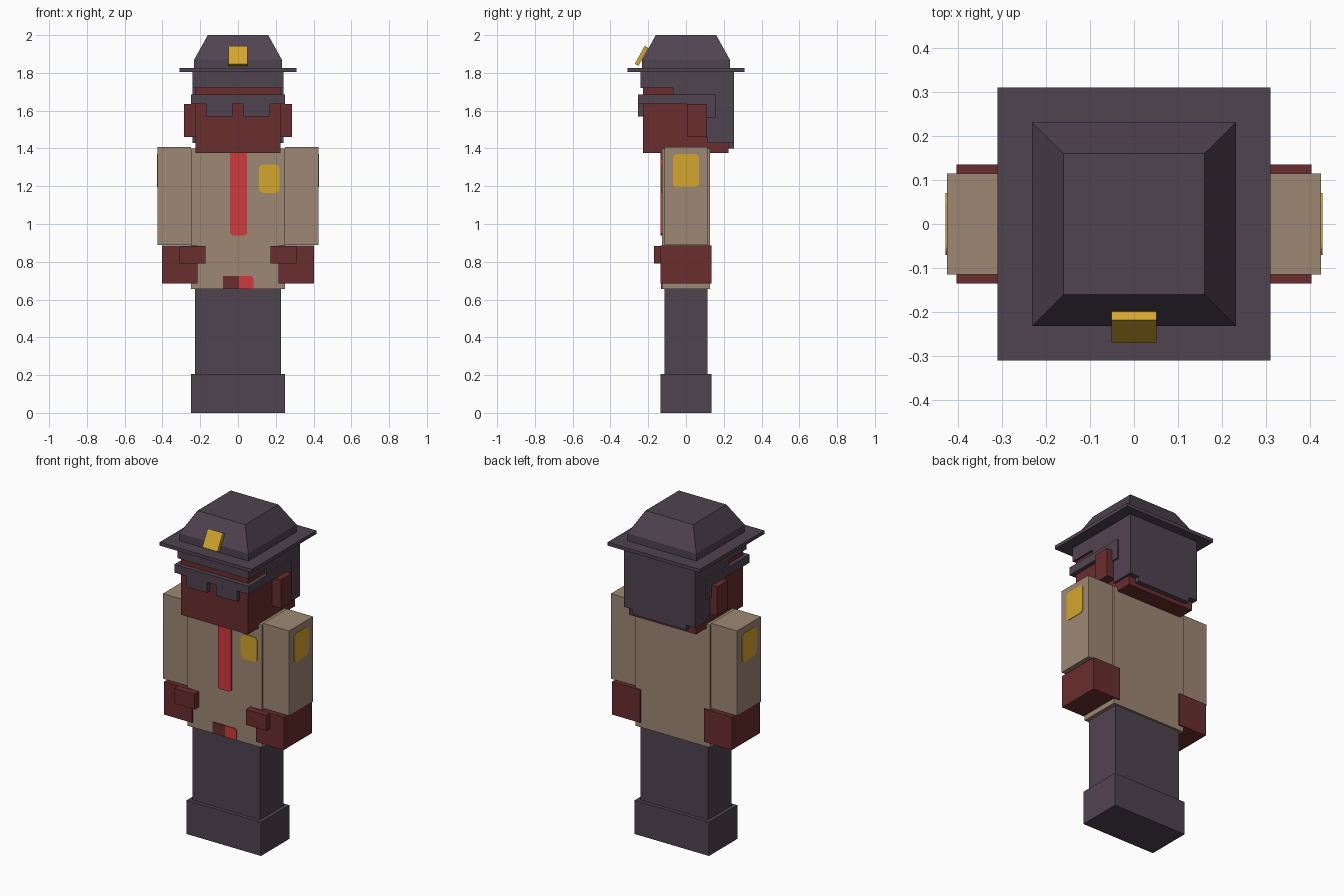
import bpy, bmesh, math
from mathutils import Matrix

if "Cube" in bpy.data.objects:
    bpy.data.objects.remove(bpy.data.objects["Cube"])


def material(name, rgb):
    m = bpy.data.materials.new(name)
    lin = [((c / 255 + 0.055) / 1.055) ** 2.4 for c in rgb]
    m.diffuse_color = (*lin, 1)
    m.use_nodes = True
    m.node_tree.nodes["Principled BSDF"].inputs["Base Color"].default_value = m.diffuse_color
    return m


DARK = material("dark plum", (80, 67, 80))
TAN = material("tan", (157, 136, 116))
SKIN = material("red brown", (106, 45, 46))
GOLD = material("gold", (212, 166, 46))
RED = material("red", (208, 59, 60))


def finish(name, bm, mat):
    bmesh.ops.recalc_face_normals(bm, faces=bm.faces)
    me = bpy.data.meshes.new(name)
    bm.to_mesh(me)
    bm.free()
    me.materials.append(mat)
    ob = bpy.data.objects.new(name, me)
    bpy.context.collection.objects.link(ob)
    return ob


def prism(name, pts, axis, a, b, mat):
    """Extrude a 2D outline along x (points are y, z) or y (points are x, z)."""
    place = (lambda p, d: (d, *p)) if axis == "x" else (lambda p, d: (p[0], d, p[1]))
    bm = bmesh.new()
    lo = [bm.verts.new(place(p, a)) for p in pts]
    hi = [bm.verts.new(place(p, b)) for p in pts]
    bm.faces.new(lo)
    bm.faces.new(hi)
    for i in range(len(pts)):
        j = (i + 1) % len(pts)
        bm.faces.new((lo[i], lo[j], hi[j], hi[i]))
    return finish(name, bm, mat)


def box(name, x, y, z, mat):
    return prism(name, [(x[0], z[0]), (x[1], z[0]), (x[1], z[1]), (x[0], z[1])],
                 "y", y[0], y[1], mat)


def rounded(u, v, r, n=4):
    """Outline of a rounded rectangle."""
    pts = []
    for k, (cu, cv) in enumerate([(u[1] - r, v[1] - r), (u[0] + r, v[1] - r),
                                  (u[0] + r, v[0] + r), (u[1] - r, v[0] + r)]):
        for i in range(n + 1):
            t = math.pi / 2 * (k + i / n)
            pts.append((cu + r * math.cos(t), cv + r * math.sin(t)))
    return pts


# Boots, trousers and shirt
box("boots", (-.25, .25), (-.136, .136), (0, .205), DARK)
box("trousers", (-.227, .227), (-.114, .114), (.2, .66), DARK)
box("shirt", (-.25, .25), (-.127, .127), (.655, 1.40), TAN)

# Shirt details: collar, tie, chest badge, two-part buckle
box("collar", (-.085, .085), (-.13, -.12), (1.34, 1.402), TAN)
prism("tie", [(-.042, 1.40), (-.042, .95), (-.03, .94), (.035, .94), (.047, .95), (.047, 1.40)],
      "y", -.134, -.125, RED)
prism("chest_badge", rounded((.11, .22), (1.165, 1.315), .025), "y", -.131, -.125, GOLD)
box("buckle_left", (-.08, .005), (-.132, -.125), (.657, .725), SKIN)
prism("buckle_right", [(.005, .657), (.075, .657), (.083, .668), (.083, .71), (.07, .725), (.005, .725)],
      "y", -.132, -.125, RED)

# Arms, hands, ears and glasses temples on both sides
for side, s in (("left", -1), ("right", 1)):
    box(side + "_sleeve", (s * .25, s * .425), (-.115, .115), (.89, 1.407), TAN)
    prism(side + "_sleeve_badge", rounded((-.07, .07), (1.195, 1.37), .025), "x",
          s * .42, s * .428, GOLD)
    box(side + "_hand", (s * .215, s * .403), (-.135, .135), (.685, .885), SKIN)
    box(side + "_thumb", (s * .172, s * .31), (-.17, -.12), (.79, .884), SKIN)
    box(side + "_ear", (s * .22, s * .285), (.005, .11), (1.46, 1.635), SKIN)
    prism(side + "_glasses_temple",
          [(-.23, 1.685), (.155, 1.685), (.155, 1.565), (.11, 1.565), (.11, 1.635), (-.23, 1.635)],
          "x", s * .22, s * .25, DARK)

# Head, hair with stepped side outline, nape of hair
box("head", (-.226, .226), (-.227, .226), (1.375, 1.76), SKIN)
prism("hair", [(-.24, 1.815), (-.24, 1.72), (-.07, 1.72), (-.07, 1.66), (.11, 1.66),
               (.11, 1.43), (.255, 1.43), (.255, 1.815)], "x", -.24, .24, DARK)
box("hair_nape", (-.18, .18), (.22, .255), (1.40, 1.44), DARK)

# Glasses front: bar with two lenses
half = [(.03, 1.635), (.03, 1.57), (.17, 1.57), (.17, 1.635), (.25, 1.635), (.25, 1.685)]
prism("glasses_front", half + [(-x, z) for x, z in reversed(half)], "y", -.254, -.222, DARK)

# Hat brim and tapered crown
box("hat_brim", (-.31, .31), (-.31, .31), (1.804, 1.825), DARK)
bm = bmesh.new()
rings = []
for r, z in ((.232, 1.82), (.232, 1.87), (.16, 2.0)):
    rings.append([bm.verts.new((x * r, y * r, z)) for x, y in ((-1, -1), (1, -1), (1, 1), (-1, 1))])
bm.faces.new(rings[0])
bm.faces.new(rings[2])
for a, b in zip(rings, rings[1:]):
    for i in range(4):
        j = (i + 1) % 4
        bm.faces.new((a[i], a[j], b[j], b[i]))
finish("hat_crown", bm, DARK)

# Hat badge leaning back along the crown slope
badge = box("hat_badge", (-.051, .051), (-.011, .011), (-.054, .054), GOLD)
badge.data.transform(Matrix.Translation((0, -.235, 1.89)) @ Matrix.Rotation(math.radians(-29), 4, "X"))
